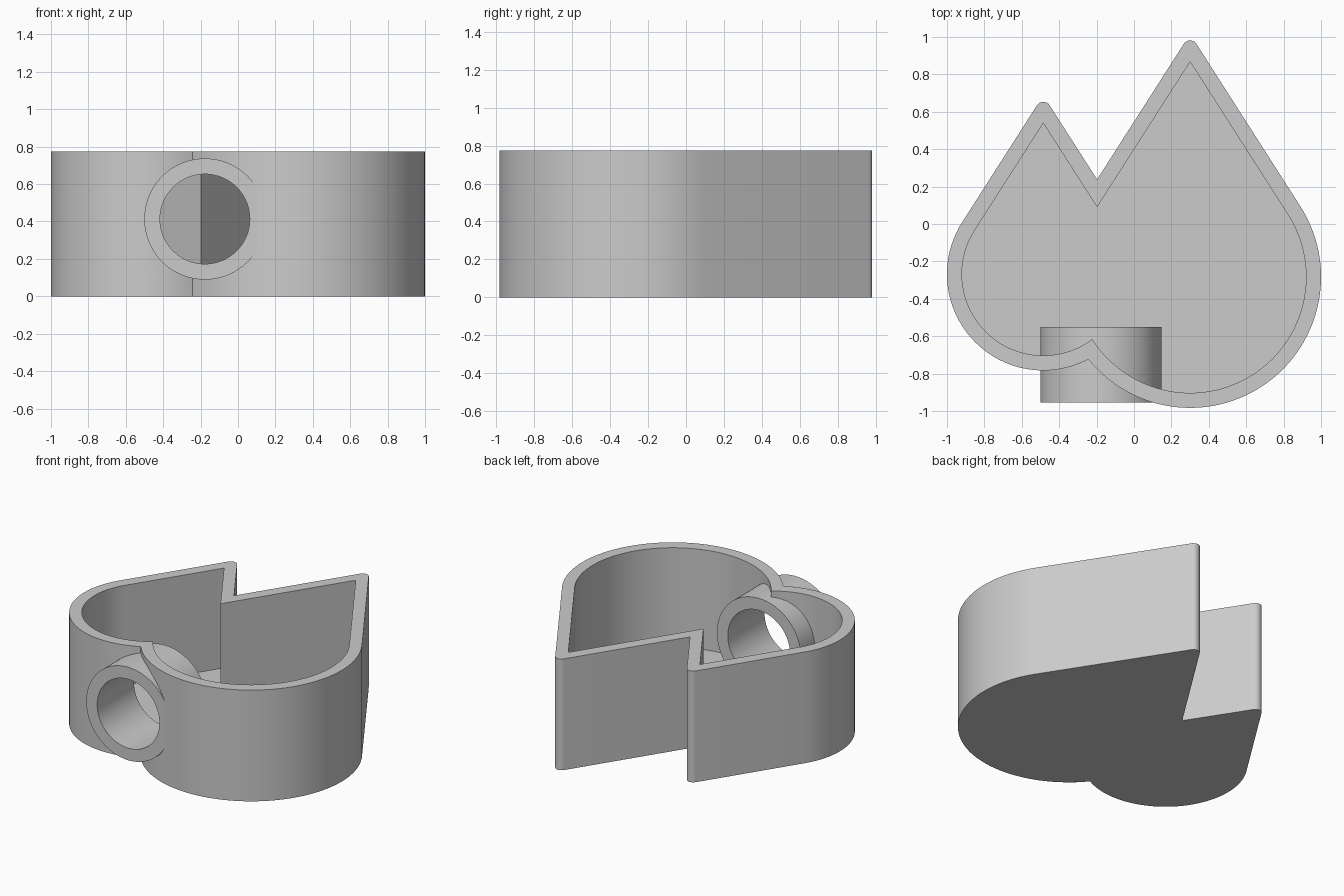
import bpy, bmesh, math

if "Cube" in bpy.data.objects:
    bpy.data.objects.remove(bpy.data.objects["Cube"])

HEIGHT, FLOOR, WALL = 0.775, 0.08, 0.08
HALF = math.asin(0.539)                 # half angle of each pointed tip
BIG = (0.30, -0.283, 0.70)              # centre x, centre y, outer radius
SMALL = (-0.485, -0.268, 0.515)


def arc(cx, cy, r, a, b, n):
    return [(cx + r * math.cos(a + (b - a) * i / n),
             cy + r * math.sin(a + (b - a) * i / n)) for i in range(n + 1)]


def tip(x, y, r):
    """Sharp tip, or rounded with radius r."""
    if r == 0:
        return [(x, y)]
    return arc(x, y - r / math.sin(HALF), r, HALF, math.pi - HALF, 10)


def outline(inset, tip_r):
    """Two joined teardrops, shrunk by inset."""
    bx, by, br = BIG[0], BIG[1], BIG[2] - inset
    sx, sy, sr = SMALL[0], SMALL[1], SMALL[2] - inset
    # lower crossing of the two circles
    dx, dy = bx - sx, by - sy
    d = math.hypot(dx, dy)
    a = (sr * sr - br * br + d * d) / (2 * d)
    h = math.sqrt(sr * sr - a * a)
    px, py = sx + (a * dx + h * dy) / d, sy + (a * dy - h * dx) / d
    # crossing of the straight sides between the tips
    b_top, s_top = by + br / math.sin(HALF), sy + sr / math.sin(HALF)
    t = math.tan(HALF)
    nx = (bx + sx - (b_top - s_top) * t) / 2
    ny = b_top - (bx - nx) / t
    big_start = math.atan2(py - by, px - bx)
    small_end = math.atan2(py - sy, px - sx) + 2 * math.pi
    return (arc(bx, by, br, big_start, HALF, 72) + tip(bx, b_top, tip_r)
            + [(nx, ny)] + tip(sx, s_top, tip_r)
            + arc(sx, sy, sr, math.pi - HALF, small_end, 56)[:-1])


def prism(name, pts, z0, z1):
    bm = bmesh.new()
    face = bm.faces.new([bm.verts.new((x, y, z0)) for x, y in pts])
    top = bmesh.ops.extrude_face_region(bm, geom=[face])["geom"]
    bmesh.ops.translate(bm, vec=(0, 0, z1 - z0),
                        verts=[v for v in top if isinstance(v, bmesh.types.BMVert)])
    bmesh.ops.recalc_face_normals(bm, faces=bm.faces[:])
    me = bpy.data.meshes.new(name)
    bm.to_mesh(me)
    bm.free()
    ob = bpy.data.objects.new(name, me)
    bpy.context.collection.objects.link(ob)
    return ob


def rod(name, r, y0, y1):
    bpy.ops.mesh.primitive_cylinder_add(
        vertices=96, radius=r, depth=y1 - y0,
        location=(-0.177, (y0 + y1) / 2, 0.413), rotation=(math.pi / 2, 0, 0))
    ob = bpy.context.object
    ob.name = name
    return ob


def combine(target, other, operation):
    bpy.context.view_layer.objects.active = target
    mod = target.modifiers.new(operation, "BOOLEAN")
    mod.operation, mod.object, mod.solver = operation, other, "EXACT"
    bpy.ops.object.modifier_apply(modifier=mod.name)
    bpy.data.objects.remove(other)


# open tray with floor
tray = prism("tray", outline(0, 0.04), 0, HEIGHT)
combine(tray, prism("cavity", outline(WALL, 0), FLOOR, HEIGHT + 0.2), "DIFFERENCE")

# tube passing through the front wall
combine(tray, rod("tube", 0.324, -0.955, -0.55), "UNION")
combine(tray, rod("tube_hole", 0.24, -1.2, -0.45), "DIFFERENCE")

# smooth curved walls, crisp edges
bpy.ops.object.select_all(action="DESELECT")
tray.select_set(True)
bpy.context.view_layer.objects.active = tray
bpy.ops.object.shade_smooth_by_angle(angle=math.radians(25))

grey = bpy.data.materials.new("grey")
grey.diffuse_color = (0.6, 0.6, 0.6, 1)
grey.use_nodes = True
grey.node_tree.nodes["Principled BSDF"].inputs["Base Color"].default_value = grey.diffuse_color
tray.data.materials.clear()
tray.data.materials.append(grey)
